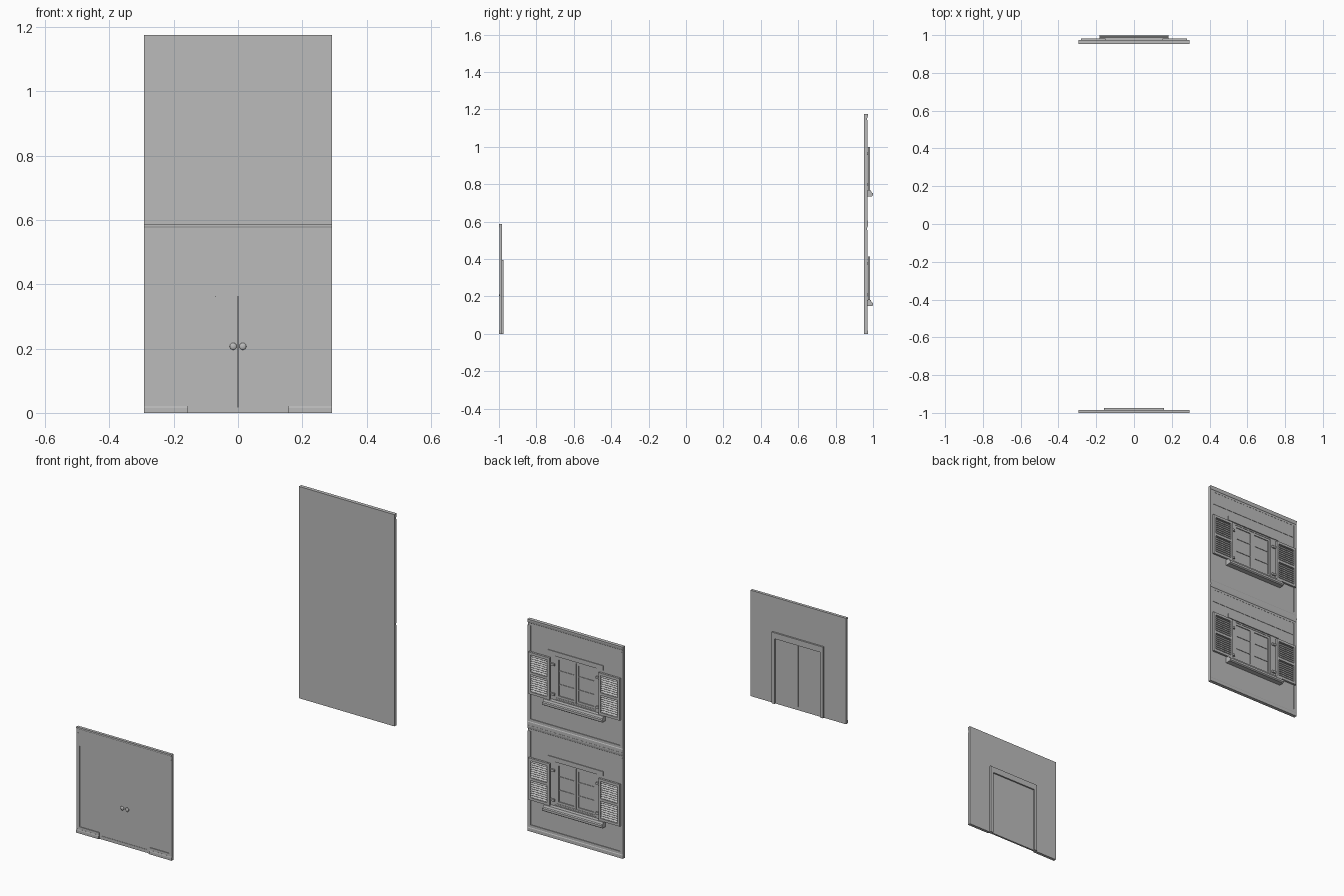
import bpy, bmesh, math
from mathutils import Matrix

if "Cube" in bpy.data.objects:
    bpy.data.objects.remove(bpy.data.objects["Cube"])

W = 0.293      # half width of the panels
H = 0.5875     # storey height

mat = bpy.data.materials.new("plain_grey")
mat.diffuse_color = (0.5, 0.5, 0.5, 1)
mat.use_nodes = True
mat.node_tree.nodes["Principled BSDF"].inputs["Base Color"].default_value = mat.diffuse_color


def finish(name, bm):
    bmesh.ops.recalc_face_normals(bm, faces=bm.faces)
    me = bpy.data.meshes.new(name)
    bm.to_mesh(me)
    bm.free()
    me.materials.append(mat)
    ob = bpy.data.objects.new(name, me)
    bpy.context.collection.objects.link(ob)
    return ob


def boxes(name, *items):
    """One object from boxes given as x0, x1, y0, y1, z0, z1."""
    bm = bmesh.new()
    for x0, x1, y0, y1, z0, z1 in items:
        m = Matrix.Translation(((x0 + x1) / 2, (y0 + y1) / 2, (z0 + z1) / 2))
        m = m @ Matrix.Diagonal((x1 - x0, y1 - y0, z1 - z0, 1))
        bmesh.ops.create_cube(bm, size=1, matrix=m)
    return finish(name, bm)


def extrude_x(name, profile, x0, x1):
    """Closed (y, z) profile swept along x."""
    bm = bmesh.new()
    f = bm.faces.new([bm.verts.new((x0, y, z)) for y, z in profile])
    r = bmesh.ops.extrude_face_region(bm, geom=[f])
    bmesh.ops.translate(bm, vec=(x1 - x0, 0, 0),
                        verts=[v for v in r["geom"] if isinstance(v, bmesh.types.BMVert)])
    return finish(name, bm)


def holed_wall(name, y0, y1, zb, zt, hx, h0, h1):
    """Wall with a centred rectangular opening."""
    parts = [(-W, -hx, y0, y1, zb, zt), (hx, W, y0, y1, zb, zt), (-hx, hx, y0, y1, h1, zt)]
    if h0 > zb:
        parts.append((-hx, hx, y0, y1, zb, h0))
    return boxes(name, *parts)


def frame(x0, x1, y0, y1, z0, z1, t):
    """Boxes of a rectangular frame."""
    return [(x0, x0 + t, y0, y1, z0, z1), (x1 - t, x1, y0, y1, z0, z1),
            (x0 + t, x1 - t, y0, y1, z0, z0 + t), (x0 + t, x1 - t, y0, y1, z1 - t, z1)]


# ---- entrance panel ----
holed_wall("entrance_wall", -0.994, -0.984, 0, H, 0.14, 0, 0.362)
boxes("entrance_frieze", (-0.275, 0.275, -0.996, -0.994, 0.485, 0.556))
extrude_x("entrance_cornice", [(-0.994, 0.556), (-0.997, 0.556), (-0.997, 0.568), (-0.9985, 0.568),
          (-0.9985, 0.577), (-1.0, 0.58), (-1.0, H), (-0.994, H)], -W, W)
for s, side in ((-1, "left"), (1, "right")):
    a, b = sorted((s * 0.275, s * W))
    boxes(side + "_entrance_pilaster", (a, b, -0.998, -0.994, 0.036, 0.556))
    a, b = sorted((s * 0.155, s * W))
    extrude_x(side + "_entrance_skirting", [(-0.994, 0), (-1.0, 0), (-1.0, 0.015), (-0.9985, 0.022),
              (-0.998, 0.022), (-0.998, 0.036), (-0.994, 0.036)], a, b)
    # door leaf in two boards
    a, b = sorted((s * 0.001, s * 0.14))
    m = s * 0.07
    boxes(side + "_door_leaf", (a, b, -0.989, -0.983, 0.018, 0.362),
          (a, m - 0.001, -0.991, -0.989, 0.018, 0.362) if s < 0 else (a, b, -0.991, -0.989, 0.018, 0.362),
          (m + 0.001, b, -0.991, -0.989, 0.018, 0.362))
    # knob
    bm = bmesh.new()
    bmesh.ops.create_uvsphere(bm, u_segments=16, v_segments=8, radius=1,
                              matrix=Matrix.Translation((s * 0.015, -0.994, 0.207))
                              @ Matrix.Diagonal((0.011, 0.005, 0.011, 1)))
    for f in bm.faces:
        f.smooth = True
    finish(side + "_door_knob", bm)
boxes("door_threshold", (-0.14, 0.14, -0.993, -0.983, 0, 0.018))
boxes("door_frame_inside", (-0.158, -0.14, -0.984, -0.975, 0, 0.395),
      (0.14, 0.158, -0.984, -0.975, 0, 0.395), (-0.14, 0.14, -0.984, -0.975, 0.362, 0.395))

# ---- two window storeys ----
Y = 0.966      # outer wall surface
for i, floor in enumerate(("lower", "upper")):
    z = i * H
    holed_wall(floor + "_wall", 0.953, Y, z, z + H, 0.128, z + 0.185, z + 0.425)
    extrude_x(floor + "_cornice", [(Y, z + 0.556), (Y + 0.003, z + 0.556), (Y + 0.003, z + 0.568),
              (Y + 0.005, z + 0.57), (Y + 0.007, z + 0.58), (Y + 0.007, z + H), (Y, z + H)], -W, W)
    extrude_x(floor + "_base", [(Y, z), (Y + 0.006, z), (Y + 0.006, z + 0.018), (Y + 0.004, z + 0.022),
              (Y + 0.004, z + 0.036), (Y, z + 0.036)], -W, W)
    boxes(floor + "_frieze", (-0.275, 0.275, Y, Y + 0.002, z + 0.485, z + 0.556))
    boxes(floor + "_lintel", (-0.17, 0.17, Y, Y + 0.004, z + 0.425, z + 0.45))
    # sill with a sloped lower edge
    extrude_x(floor + "_sill", [(Y, z + 0.148), (0.994, z + 0.148), (1.0, z + 0.153), (1.0, z + 0.165),
              (0.992, z + 0.168), (0.988, z + 0.18), (Y, z + 0.18)], -0.183, 0.183)
    # glazing, sashes and glazing bars
    boxes(floor + "_glass", (-0.128, 0.128, 0.953, 0.957, z + 0.185, z + 0.425))
    bars = frame(-0.128, 0.128, 0.957, 0.964, z + 0.185, z + 0.425, 0.008)
    for a, b in ((-0.12, -0.001), (0.001, 0.12)):
        bars += frame(a, b, 0.957, 0.962, z + 0.193, z + 0.417, 0.012)
        for k in (1, 2):
            zb = z + 0.193 + k * 0.0747
            bars.append((a + 0.012, b - 0.012, 0.957, 0.960, zb - 0.003, zb + 0.003))
    boxes(floor + "_window_sashes", *bars)

    for s, side in ((-1, "left"), (1, "right")):
        a, b = sorted((s * 0.275, s * W))
        boxes(f"{floor}_{side}_pilaster", (a, b, Y, Y + 0.004, z + 0.036, z + 0.556))
        # shutter frame with hinges
        a, b = sorted((s * 0.15, s * 0.281))
        y0, y1 = 0.972, 0.983
        zs, zt = z + 0.18, z + 0.413
        hx = sorted((s * 0.128, s * 0.155))
        boxes(f"{floor}_{side}_shutter_frame", *frame(a, b, y0, y1, zs, zt, 0.014),
              (a + 0.014, b - 0.014, y0, y1, z + 0.29, z + 0.304),
              (a + 0.014, b - 0.014, y0, y0 + 0.002, zs + 0.014, zt - 0.014),
              *[(hx[0], hx[1], Y, y0 + 0.003, h, h + 0.012) for h in (z + 0.205, z + 0.37)])
        # tilted louvre slats
        bm = bmesh.new()
        for lo, hi in ((zs + 0.014, z + 0.29), (z + 0.304, zt - 0.014)):
            n = 8
            for k in range(n):
                zc = lo + (k + 0.5) * (hi - lo) / n
                bmesh.ops.create_cube(bm, size=1, matrix=Matrix.Translation(((a + b) / 2, 0.978, zc))
                                      @ Matrix.Rotation(math.radians(-45), 4, 'X')
                                      @ Matrix.Diagonal((b - a - 0.028, 0.011, 0.002, 1)))
        finish(f"{floor}_{side}_shutter_slats", bm)
